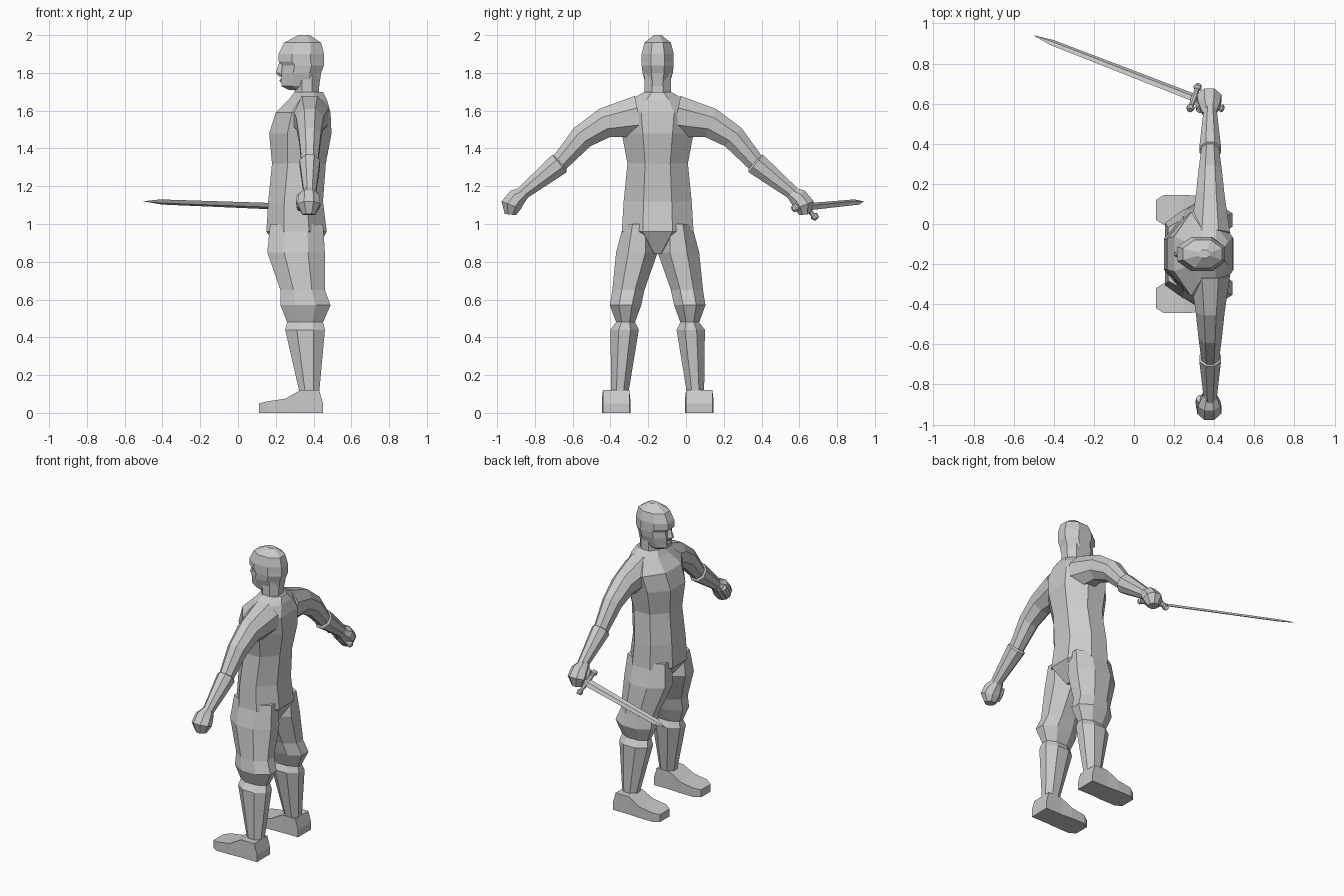
import bpy, bmesh
from math import cos, sin, pi
from mathutils import Vector

if "Cube" in bpy.data.objects:
    bpy.data.objects.remove(bpy.data.objects["Cube"])

GREY = (0.6, 0.6, 0.6, 1)
grey = bpy.data.materials.new("plain_grey")
grey.use_nodes = True
grey.diffuse_color = GREY
grey.node_tree.nodes["Principled BSDF"].inputs["Base Color"].default_value = GREY

X, Y, Z = Vector((1, 0, 0)), Vector((0, 1, 0)), Vector((0, 0, 1))
MIDLINE = Y * -0.15    # the figure's own centre line; it looks toward -x


def loft(name, sections, sides=8):
    """Skin regular polygons given as (centre, half axis, half axis)."""
    bm = bmesh.new()
    rows = []
    for centre, u, v in sections:
        row = []
        for k in range(sides):
            angle = (2 * k + 1) * pi / sides
            offset = (u * cos(angle) + v * sin(angle)) / cos(pi / sides)
            row.append(bm.verts.new(centre + offset))
        rows.append(row)
    for low, high in zip(rows, rows[1:]):
        for i in range(sides):
            j = (i + 1) % sides
            bm.faces.new((low[i], low[j], high[j], high[i]))
    bm.faces.new(rows[0])
    bm.faces.new(rows[-1])
    bmesh.ops.recalc_face_normals(bm, faces=bm.faces)
    mesh = bpy.data.meshes.new(name)
    bm.to_mesh(mesh)
    bm.free()
    mesh.materials.append(grey)
    part = bpy.data.objects.new(name, mesh)
    bpy.context.collection.objects.link(part)


def upright(name, levels, side=0):
    """Body part from levels of height, front, back, half width, distance from midline."""
    sections = []
    for z, front, back, half, *out in levels:
        centre = MIDLINE + X * (front + back) / 2 + Z * z + Y * side * sum(out)
        sections.append((centre, X * (back - front) / 2, Y * half))
    loft(name, sections)


def limb(name, side, x, joints, depth=0.9):
    """Tube at constant x through joints of reach, height, radius."""
    path = [MIDLINE + X * x + Y * side * reach + Z * z for reach, z, r in joints]
    sections = []
    for i, (reach, z, radius) in enumerate(joints):
        run = path[min(i + 1, len(path) - 1)] - path[max(i - 1, 0)]
        sections.append((path[i], run.cross(X).normalized() * radius, X * radius * depth))
    loft(name, sections)


# Trunk, neck and head
upright("torso", [(.84, .24, .4, .04), (.96, .15, .47, .19), (1.12, .16, .45, .18),
                  (1.32, .18, .465, .16), (1.48, .165, .495, .19), (1.59, .2, .49, .21),
                  (1.66, .27, .47, .14), (1.7, .3, .45, .07)])
upright("neck", [(1.6, .29, .46, .09), (1.7, .3, .43, .07), (1.8, .3, .43, .07)])
upright("head", [(1.71, .27, .42, .04), (1.73, .23, .43, .06), (1.8, .23, .44, .08),
                 (1.84, .235, .455, .085), (1.86, .215, .455, .085), (1.9, .215, .455, .085),
                 (1.96, .245, .44, .07), (2, .32, .38, .02)])
upright("nose", [(1.78, .22, .26, .02), (1.8, .2, .26, .02), (1.86, .22, .26, .01)])
upright("lips", [(1.75, .225, .26, .03), (1.76, .22, .26, .03), (1.77, .225, .26, .03)])

for word, side in (("right", 1), ("left", -1)):
    # Leg gathered at the knee above a tapering boot
    upright(word + "_leg", [(1, .17, .45, .08, .1), (.85, .155, .46, .11, .11),
                            (.65, .225, .46, .085, .155), (.57, .225, .49, .083, .17),
                            (.48, .26, .45, .05, .17), (.44, .25, .46, .075, .175),
                            (.11, .325, .43, .046, .2)], side)
    # Foot from toe to heel, with a flat sole
    loft(word + "_foot",
         [(MIDLINE + X * x + Y * side * .22 + Z * top / 2, Z * top / 2, Y * half)
          for x, top, half in ((.11, .05, .05), (.15, .06, .075), (.25, .075, .075),
                               (.33, .12, .07), (.43, .12, .07), (.45, .05, .07))], 4)
    # Arm, flared forearm cuff, closed hand and thumb
    limb(word + "_arm", side, .38, [(.1, 1.57, .11), (.28, 1.535, .08),
                                    (.4, 1.46, .065), (.54, 1.3, .045)])
    limb(word + "_cuff", side, .38, [(.51, 1.33, .04), (.52, 1.32, .06), (.72, 1.16, .035)])
    limb(word + "_hand", side, .375, [(.7, 1.17, .03), (.745, 1.14, .05),
                                      (.775, 1.1, .055), (.78, 1.05, .03)], 1.1)
    limb(word + "_thumb", side, .33, [(.72, 1.15, .02), (.74, 1.12, .025), (.77, 1.08, .02)])

# Sword in the hand on the +y side, blade reaching forward
tip = Vector((-.5, .94, 1.12))
hilt = Vector((.3, .63, 1.09))
length = (tip - hilt).length
along = (tip - hilt).normalized()
flat = along.cross(Vector((0, 1, -.85))).normalized()
wide = flat.cross(along)


def blade_section(distance, half_width, half_thickness):
    """Diamond with its sharp corners on the cutting edges."""
    edge, ridge = wide * half_width / 2, flat * half_thickness / 2
    return hilt + along * distance, edge + ridge, edge - ridge


def rod(name, axis, across, stations):
    """Round bar through the hilt from stations of distance and radius."""
    loft(name, [(hilt + axis * d, across * r, flat * r) for d, r in stations])


loft("sword_blade", [blade_section(0, .026, .008), blade_section(length - .1, .02, .007),
                     blade_section(length, .001, .001)], 4)
half_guard = [(0, .016), (.06, .011), (.07, .02), (.09, .014)]
rod("sword_guard", wide, along, [(-d, r) for d, r in half_guard[:0:-1]] + half_guard)
rod("sword_grip", along, wide, [(-.14, .014), (0, .014)])
rod("sword_pommel", along, wide, [(-.16, .01), (-.15, .02), (-.13, .012)])
